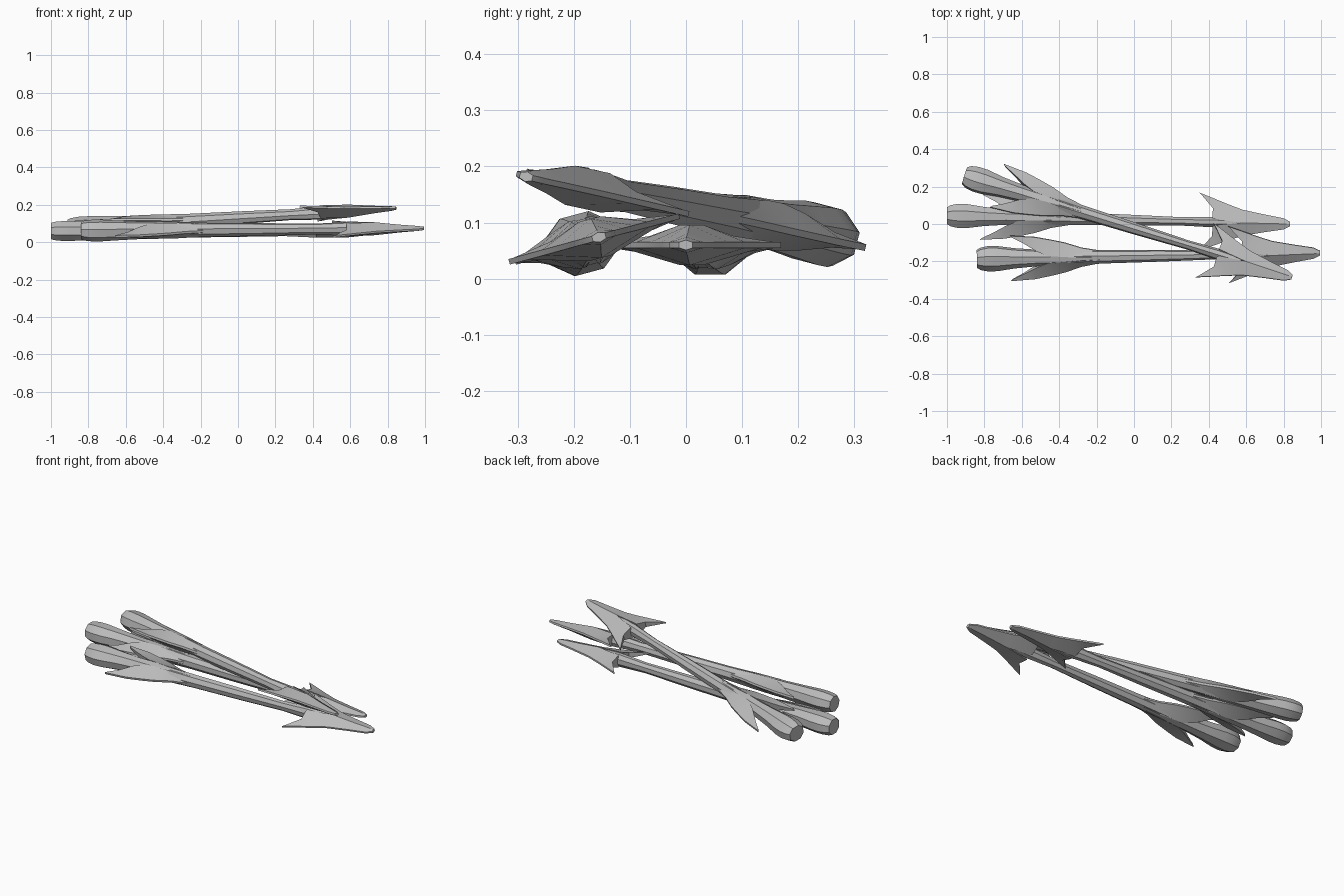
import bpy, bmesh, math
from mathutils import Vector, Matrix, Euler

cube = bpy.data.objects.get("Cube")
if cube:
    bpy.data.objects.remove(cube, do_unlink=True)

grey = bpy.data.materials.new("plain_grey")
grey.use_nodes = True
colour = (0.5, 0.5, 0.5, 1)
grey.diffuse_color = colour
grey.node_tree.nodes["Principled BSDF"].inputs["Base Color"].default_value = colour


def loft(bm, rings):
    """Skin a list of equal-length point rings and cap both ends."""
    rows = [[bm.verts.new(p) for p in ring] for ring in rings]
    n = len(rows[0])
    for a, b in zip(rows, rows[1:]):
        for i in range(n):
            j = (i + 1) % n
            bm.faces.new((a[i], a[j], b[j], b[i]))
    bm.faces.new(rows[0])
    bm.faces.new(rows[-1])


def finish(name, bm, matrix):
    bmesh.ops.recalc_face_normals(bm, faces=bm.faces)
    mesh = bpy.data.meshes.new(name)
    bm.to_mesh(mesh)
    bm.free()
    mesh.materials.append(grey)
    obj = bpy.data.objects.new(name, mesh)
    bpy.context.collection.objects.link(obj)
    obj.matrix_world = matrix
    bpy.ops.object.select_all(action="DESELECT")
    obj.select_set(True)
    bpy.context.view_layer.objects.active = obj
    bpy.ops.object.shade_smooth_by_angle(angle=math.radians(30))


def shaft(name, matrix):
    # Octagonal body: distance along, half width, half height
    sections = [(0, .046, .044), (.02, .058, .05), (.06, .066, .054), (.11, .065, .054),
                (.2, .052, .05), (.32, .042, .045), (.5, .04, .042), (.68, .034, .036),
                (.95, .03, .033), (1.25, .023, .028), (1.42, .028, .036), (1.55, .02, .03)]
    rings = []
    for x, w, h in sections:
        angles = [math.radians(22.5 + 45 * k) for k in range(8)]
        rings.append([Vector((x, 1.06 * w * math.cos(a), 1.06 * h * math.sin(a))) for a in angles])
    bm = bmesh.new()
    loft(bm, rings)
    finish(name, bm, matrix)


def blades(name, stations, edge, matrix):
    # Mirrored pair of tapered blades: outer x, y, inner x, y, inner half thickness
    bm = bmesh.new()
    for side in (1, -1):
        rings = []
        for ox, oy, ix, iy, t in stations:
            rings.append([Vector((ox, side * oy, edge)), Vector((ix, side * iy, t)),
                          Vector((ix, side * iy, -t)), Vector((ox, side * oy, -edge))])
        loft(bm, rings)
    finish(name, bm, matrix)


FIN = [(.18, .125, .19, .115, .006), (.31, .116, .25, .085, .014), (.4, .098, .32, .045, .034),
       (.47, .082, .38, .02, .043), (.56, .052, .52, .01, .043), (.68, .03, .7, .005, .034)]
HEAD = [(1.835, .012, 1.835, 0, .009), (1.80, .03, 1.80, 0, .014), (1.70, .047, 1.70, 0, .022),
        (1.58, .07, 1.57, 0, .036), (1.5, .098, 1.42, .02, .036), (1.43, .125, 1.42, .075, .016),
        (1.345, .157, 1.355, .148, .005)]

# Three crossed arrows: nock end, tip, roll in degrees
ARROWS = {
    "front_arrow": ((-.84, -.187, .062), (.995, -.155, .074), 15),
    "middle_arrow": ((-1, .045, .06), (.83, 0, .06), 0),
    "top_arrow": ((-.905, .258, .075), (.845, -.285, .182), -14),
}
for name, (start, tip, roll) in ARROWS.items():
    d = Vector(tip) - Vector(start)
    turn = Euler((math.radians(roll), -math.atan2(d.z, d.xy.length), math.atan2(d.y, d.x)))
    matrix = Matrix.Translation(start) @ turn.to_matrix().to_4x4()
    shaft(name + "_shaft", matrix)
    blades(name + "_fins", FIN, .006, matrix)
    blades(name + "_head", HEAD, .005, matrix)
